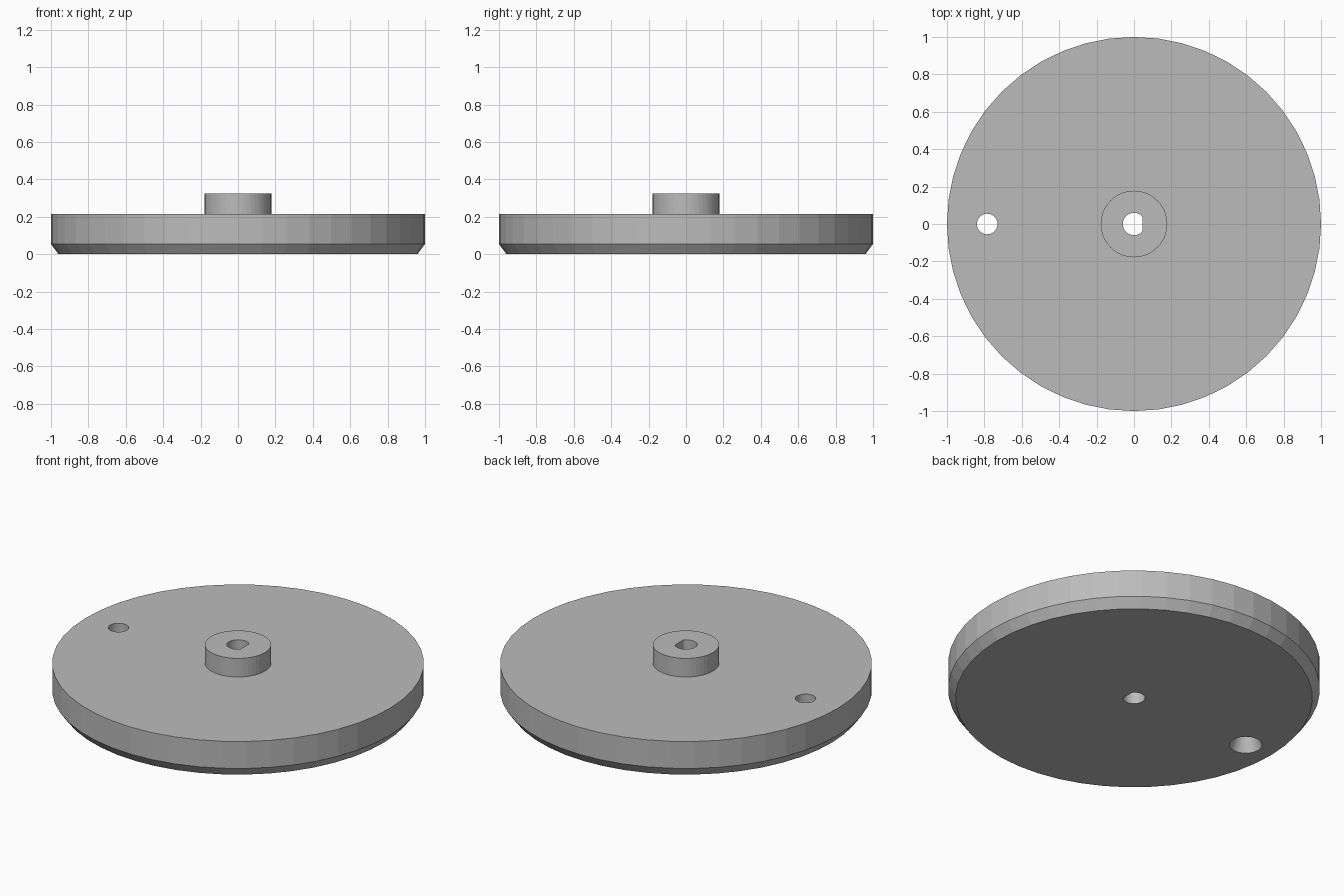
import bpy, bmesh, math

cube = bpy.data.objects.get("Cube")
if cube:
    bpy.data.objects.remove(cube, do_unlink=True)

SIDES = 48
grey = bpy.data.materials.new("mid grey")
grey.use_nodes = True
colour = (0.5, 0.5, 0.5, 1)
grey.diffuse_color = colour
grey.node_tree.nodes["Principled BSDF"].inputs["Base Color"].default_value = colour


def turned(name, profile, centre_x=0.0, flat_x=None):
    """Closed solid of stacked rings from (radius, z) pairs; flat_x cuts a flat on +x."""
    bm = bmesh.new()
    rings = []
    for radius, z in profile:
        ring = []
        for i in range(SIDES):
            a = math.tau * i / SIDES
            x = radius * math.cos(a)
            if flat_x is not None:
                x = min(x, flat_x)
            ring.append(bm.verts.new((centre_x + x, radius * math.sin(a), z)))
        rings.append(ring)
    for low, high in zip(rings, rings[1:]):
        for i in range(SIDES):
            j = (i + 1) % SIDES
            bm.faces.new((low[i], low[j], high[j], high[i]))
    bm.faces.new(rings[0][::-1])
    bm.faces.new(rings[-1])
    bmesh.ops.recalc_face_normals(bm, faces=bm.faces)
    mesh = bpy.data.meshes.new(name)
    bm.to_mesh(mesh)
    bm.free()
    mesh.materials.append(grey)
    obj = bpy.data.objects.new(name, mesh)
    bpy.context.collection.objects.link(obj)
    return obj


# Wheel disc with chamfered lower rim and raised hub
wheel = turned("wheel_with_hub", [(0.96, 0), (1, 0.055), (1, 0.215),
                                  (0.178, 0.215), (0.178, 0.325)])

# D-shaped shaft bore, and pin hole countersunk from below
bore = turned("shaft_bore_cutter", [(0.06, -0.1), (0.06, 0.5)], flat_x=0.045)
pin = turned("pin_hole_cutter", [(0.088, -0.1), (0.088, 0), (0.055, 0.09), (0.055, 0.5)],
             centre_x=-0.785)

bpy.context.view_layer.objects.active = wheel
for cutter in (bore, pin):
    cut = wheel.modifiers.new(cutter.name, "BOOLEAN")
    cut.operation = "DIFFERENCE"
    cut.solver = "EXACT"
    cut.object = cutter
    bpy.ops.object.modifier_apply(modifier=cut.name)
    bpy.data.objects.remove(cutter, do_unlink=True)
